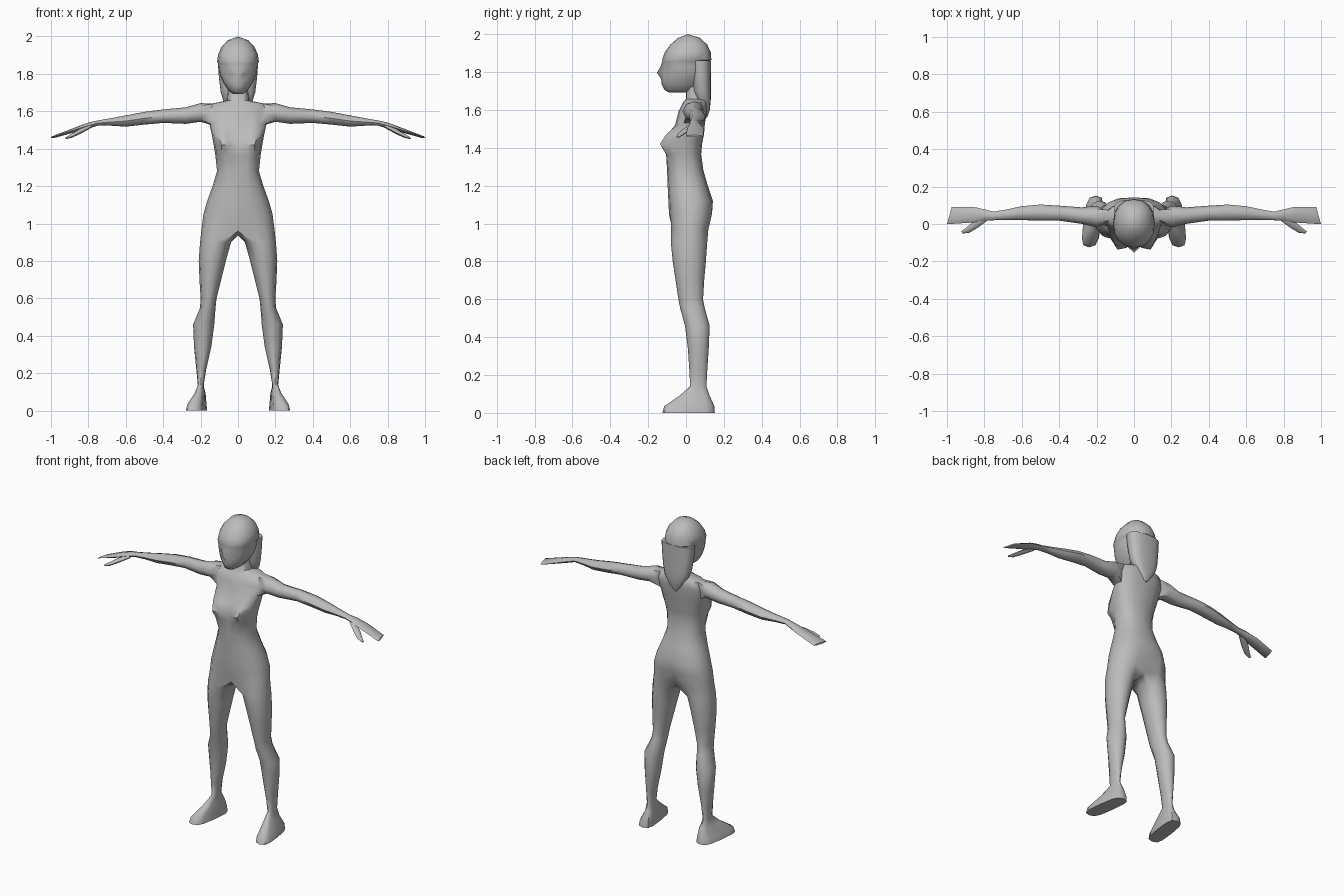
import bpy, bmesh, math

if "Cube" in bpy.data.objects:
    bpy.data.objects.remove(bpy.data.objects["Cube"])

gray = bpy.data.materials.new("plain_gray")
gray.diffuse_color = (0.5, 0.5, 0.5, 1)
gray.use_nodes = True
gray.node_tree.nodes["Principled BSDF"].inputs["Base Color"].default_value = gray.diffuse_color


def sp(v, e):
    return math.copysign(abs(v) ** e, v)


def half_ring(bm, z, w, yf, yb, e=0.85):
    """Nine points from front centre round the +x side to back centre."""
    ym, h = (yf + yb) / 2, (yb - yf) / 2
    ring = []
    for k in range(9):
        a = math.pi * k / 8
        x = 0 if k in (0, 8) else w * sp(math.sin(a), e)
        ring.append(bm.verts.new((x, ym - h * sp(math.cos(a), e), z)))
    return ring


def band(bm, a, b, closed=False, skip=()):
    n = len(a)
    for k in range(n if closed else n - 1):
        if k not in skip:
            j = (k + 1) % n
            bm.faces.new((a[k], a[j], b[j], b[k]))


def finish(name, bm, angle=50):
    bmesh.ops.recalc_face_normals(bm, faces=bm.faces[:])
    me = bpy.data.meshes.new(name)
    bm.to_mesh(me)
    bm.free()
    ob = bpy.data.objects.new(name, me)
    bpy.context.collection.objects.link(ob)
    me.materials.append(gray)
    bpy.ops.object.select_all(action='DESELECT')
    ob.select_set(True)
    bpy.context.view_layer.objects.active = ob
    bpy.ops.object.shade_smooth_by_angle(angle=math.radians(angle))
    m = ob.modifiers.new("mirror", 'MIRROR')
    m.use_clip = True
    m.merge_threshold = 0.0005
    return ob


# ---- body: torso rows are (height, half width, front y, back y)
bm = bmesh.new()
torso = [(0.97, .195, -.085, .125), (1.05, .185, -.09, .145), (1.12, .165, -.093, .142),
         (1.20, .136, -.097, .115), (1.28, .112, -.10, .092), (1.365, .121, -.095, .08),
         (1.42, .130, -.09, .085), (1.47, .139, -.07, .095), (1.53, .152, -.055, .10),
         (1.59, .160, -.04, .112), (1.64, .145, -.015, .11), (1.658, .06, .0, .11),
         (1.75, .05, .0, .10)]
rings = [half_ring(bm, *r) for r in torso]
for i in range(len(rings) - 1):
    # leave the arm opening on the side
    band(bm, rings[i], rings[i + 1], skip=(3, 4) if i in (8, 9) else ())

# bust
for i, k, y in ((5, 1, -.105), (5, 2, -.10), (6, 1, -.128), (6, 2, -.137), (6, 3, -.085),
                (7, 1, -.098), (7, 2, -.106), (7, 3, -.055)):
    rings[i][k].co.y = y
rings[6][1].co.x, rings[6][2].co.x = .042, .088
rings[6][0].co.y = -.085

# crotch
hip = rings[0]
hip[0].co.y, hip[0].co.z = -.07, .96
hip[8].co.y, hip[8].co.z = .10, .95
rings[1][8].co.y = .125
prev = hip + [bm.verts.new((0, y, .938)) for y in (.07, .02, -.035)]

# legs: (height, inner x, outer x, front y, back y)
legs = [(.90, .037, .203, -.08, .112), (.80, .065, .21, -.07, .105), (.70, .09, .206, -.055, .096),
        (.60, .115, .20, -.04, .09), (.55, .12, .203, -.03, .10), (.46, .127, .24, -.005, .125),
        (.34, .143, .235, .01, .12), (.22, .17, .223, .018, .112), (.14, .183, .215, .022, .108),
        (.09, .177, .228, -.035, .125), (.035, .172, .258, -.115, .15), (0, .168, .266, -.125, .152)]
for z, xi, xo, yf, yb in legs:
    e = .6 if z < .1 else 1
    ring = []
    for k in range(12):
        a = math.radians((k - 4) * 30)
        x = (xi + xo) / 2 + (xo - xi) / 2 * sp(math.cos(a), e)
        y = (yf + yb) / 2 + (yb - yf) / 2 * sp(math.sin(a), e)
        if z < .1:
            x -= .13 * (y - .05)    # toes turn outward
        ring.append(bm.verts.new((x, y, z)))
    band(bm, prev, ring, True)
    prev = ring
bm.faces.new(prev)

# arms: (x, centre y, half depth, centre z, half height), ending in a flat hand
a, b, c = rings[8:11]
prev = [a[3], a[4], a[5], b[5], c[5], c[4], c[3], b[3]]
arms = [(.20, .04, .058, 1.594, .050), (.28, .045, .044, 1.577, .044), (.40, .058, .040, 1.574, .036),
        (.50, .061, .043, 1.563, .034), (.60, .058, .037, 1.548, .030), (.68, .05, .028, 1.543, .020),
        (.75, .043, .023, 1.537, .014), (.80, .048, .030, 1.524, .016), (.86, .05, .042, 1.505, .013),
        (.987, .045, .046, 1.462, .005)]
for x, yc, hy, zc, hz in arms:
    ring = []
    for k in range(8):
        t = math.radians(225 + 45 * k)
        y = yc + hy * math.cos(t)
        dx = -.28 * (y - .045) if x > .9 else 0
        ring.append(bm.verts.new((x + dx, y, zc + hz * math.sin(t))))
    band(bm, prev, ring, True)
    prev = ring
bm.faces.new(prev)
finish("body", bm)

# ---- thumbs
bm = bmesh.new()
prev = None
for x, y, z, r in ((.79, .035, 1.52, .014), (.85, -.005, 1.49, .017), (.89, -.034, 1.468, .013),
                   (.92, -.045, 1.456, .006)):
    ring = [bm.verts.new((x + .7 * r * math.cos(t), y + r * math.cos(t), z + .75 * r * math.sin(t)))
            for t in (math.tau * k / 6 for k in range(6))]
    if prev:
        band(bm, prev, ring, True)
    else:
        bm.faces.new(ring)
    prev = ring
bm.faces.new(prev)
finish("thumb", bm)

# ---- head with smooth hair cap
bm = bmesh.new()
head = [(1.692, .025, -.09, .03), (1.705, .045, -.113, .06), (1.735, .068, -.122, .09),
        (1.765, .085, -.125, .11), (1.795, .097, -.125, .118), (1.83, .105, -.122, .12),
        (1.858, .108, -.125, .122), (1.864, .112, -.126, .134), (1.905, .106, -.112, .131),
        (1.945, .088, -.083, .112), (1.98, .055, -.042, .075)]
rings = [half_ring(bm, *r, e=.9) for r in head]
for p, q in zip(rings, rings[1:]):
    band(bm, p, q)
bm.faces.new(rings[0])
top = bm.verts.new((0, .01, 2.0))
for k in range(8):
    bm.faces.new((rings[-1][k], rings[-1][k + 1], top))
# nose and lips along the face centre
for i, y in ((2, -.128), (3, -.132), (4, -.153), (5, -.134)):
    rings[i][0].co.y = y
rings[4][1].co.x = .022
finish("head", bm)

# ---- long hair falling behind the neck
bm = bmesh.new()
hair = [(1.862, .108, .025, .131), (1.78, .102, .03, .131), (1.70, .092, .038, .131),
        (1.655, .078, .055, .131), (1.60, .042, .08, .126), (1.56, .008, .09, .112)]
rings = [half_ring(bm, *r, e=.75) for r in hair]
for p, q in zip(rings, rings[1:]):
    band(bm, p, q)
bm.faces.new(rings[0])
bm.faces.new(rings[-1])
finish("hair", bm)
